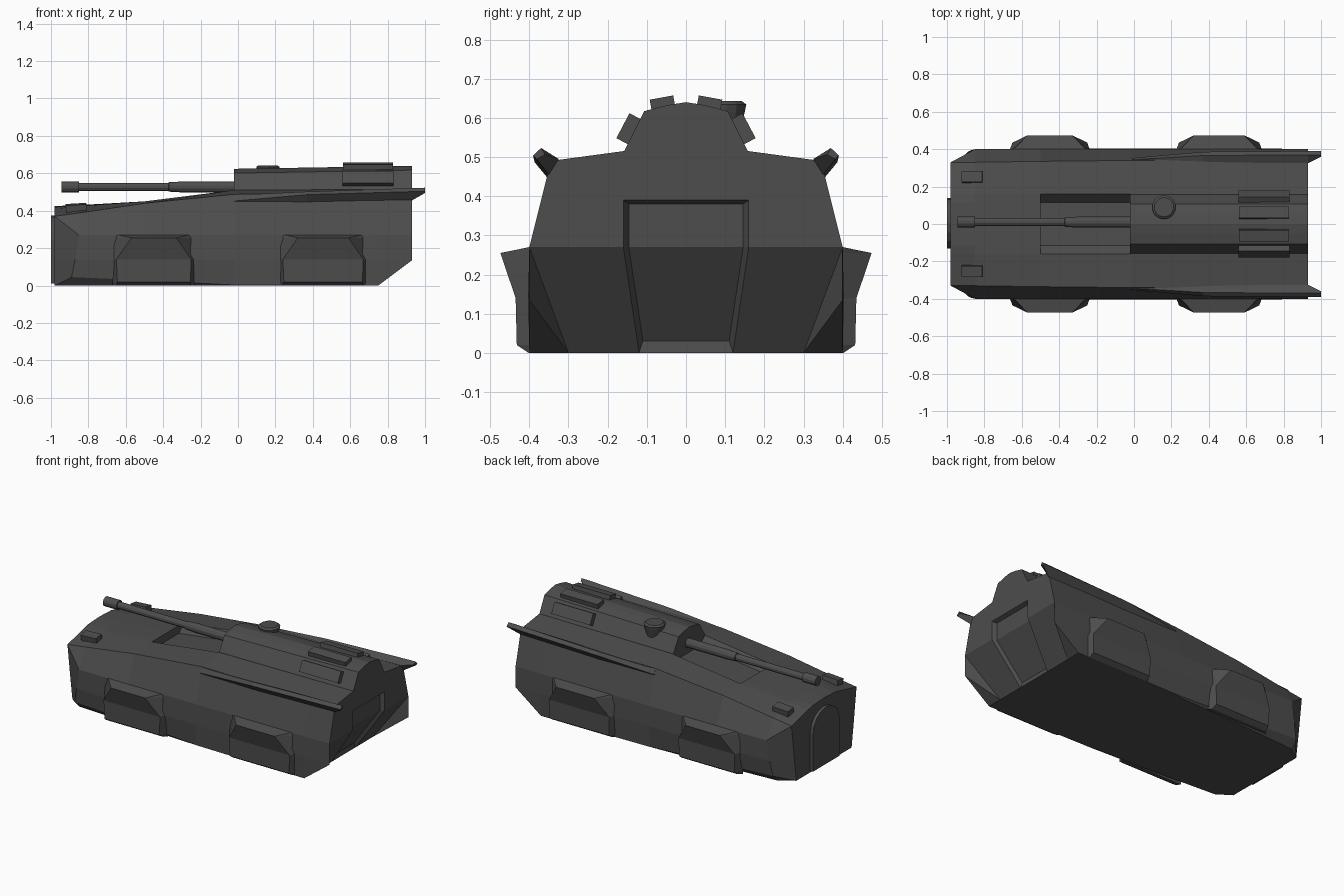
import bpy, bmesh, math
from mathutils import Matrix, Vector

if "Cube" in bpy.data.objects:
    bpy.data.objects.remove(bpy.data.objects["Cube"])

MAT = bpy.data.materials.new("dark_grey_armour")
MAT.diffuse_color = (0.075, 0.075, 0.075, 1)
MAT.use_nodes = True
MAT.node_tree.nodes["Principled BSDF"].inputs["Base Color"].default_value = MAT.diffuse_color


def finish(name, bm):
    bmesh.ops.remove_doubles(bm, verts=bm.verts, dist=1e-5)
    bmesh.ops.dissolve_degenerate(bm, dist=1e-5, edges=bm.edges)
    bmesh.ops.recalc_face_normals(bm, faces=bm.faces)
    me = bpy.data.meshes.new(name)
    bm.to_mesh(me)
    bm.free()
    me.materials.append(MAT)
    ob = bpy.data.objects.new(name, me)
    bpy.context.collection.objects.link(ob)
    return ob


def add_face(bm, pts, s=1):
    clean = []
    for p in pts:
        v = Vector((p[0], p[1] * s, p[2]))
        if all((v - q).length > 1e-5 for q in clean):
            clean.append(v)
    if len(clean) > 2:
        bm.faces.new([bm.verts.new(v) for v in clean])


def loft(name, rings, s=1):
    """Closed solid through rings of equal point count."""
    bm = bmesh.new()
    n = len(rings[0])
    for a, b in zip(rings, rings[1:]):
        for i in range(n):
            j = (i + 1) % n
            add_face(bm, [a[i], a[j], b[j], b[i]], s)
    add_face(bm, rings[0], s)
    add_face(bm, rings[-1], s)
    return finish(name, bm)


def box(name, centre, size, rx=0, ry=0):
    bm = bmesh.new()
    m = (Matrix.Translation(centre) @ Matrix.Rotation(rx, 4, 'X')
         @ Matrix.Rotation(ry, 4, 'Y') @ Matrix.Diagonal((*size, 1)))
    bmesh.ops.create_cube(bm, size=1, matrix=m)
    return finish(name, bm)


def at(x, prof):
    return [(x, y, z) for y, z in prof]


def turned(name, origin, axis, profile, n):
    """Stack of n-sided rings: profile = (distance along axis, radius)."""
    rings = []
    for d, r in profile:
        ring = []
        for k in range(n):
            a = 2 * math.pi * (k + 0.5) / n
            u, v = r * math.cos(a), r * math.sin(a)
            o = (d, u, v) if axis == 'X' else (u, v, d)
            ring.append(tuple(o[i] + origin[i] for i in range(3)))
        rings.append(ring)
    return loft(name, rings)


# Hull: half sections from the belly centre round to the deck centre
def section(x, low, edge, deck, drop=0):
    (yb, yl, zl), (ye, ze) = low, edge
    return at(x, [(0, 0), (yb, 0), (yl, zl), (.403, .14), (.40, .27), (ye, ze),
                  (.16, deck), (.115, deck - drop), (0, deck - drop)])


nose = at(-.98, [(0, 0), (.28, 0), (.28, 0), (.30, .14), (.33, .37), (.33, .37),
                 (.16, .41), (.115, .42), (0, .425)])
cheek = [(-.89, 0, 0), (-.89, .34, 0), (-.89, .385, .045), (-.87, .395, .14), (-.85, .40, .27),
         (-.85, .33, .388), (-.85, .16, .425), (-.85, .115, .428), (-.85, 0, .43)]
c_low, d_low = (.365, .385, .028), (.38, .392, .003)
tail = [(.75, 0, 0), (.75, .30, 0), (.75, .40, 0), (.93, .40, .135), (.93, .40, .27),
        (.93, .345, .49), (.93, .16, .515), (.93, .115, .515), (.93, 0, .515)]
sections = [nose, cheek,
            section(-.5, c_low, (.335, .44), .45),
            section(-.499, c_low, (.335, .44), .45, .05),   # gun trough start
            section(-.02, d_low, (.34, .488), .51, .05),
            section(-.019, d_low, (.34, .488), .51),
            section(.75, (.30, .40, 0), (.345, .49), .514), tail]

bm = bmesh.new()
for s in (1, -1):
    for a, b in zip(sections, sections[1:]):
        for i in range(8):
            add_face(bm, [a[i], a[i + 1], b[i + 1], b[i]], s)
    add_face(bm, nose, s)
    # Rear wall with recessed ramp door
    b0, b, l, w, m, e, d, t, c = tail
    h = [(.93, 0, .39), (.93, .16, .39), (.93, .16, .27), (.75, .12, 0)]
    q = [(.905, 0, .38), (.905, .146, .38), (.905, .146, .27), (.745, .11, .03)]
    q_mid, q_low = (.905, 0, .27), (.745, 0, .03)
    for f in ([c, t, d, e, m, h[2], h[1], h[0]], [m, b, h[3], h[2]], [b, m, w], [b, w, l],
              [h[0], h[1], q[1], q[0]], [h[1], h[2], q[2], q[1]], [h[2], h[3], q[3], q[2]],
              [h[3], b0, q_low, q[3]], [q[0], q[1], q[2], q_mid], [q_mid, q[2], q[3], q_low]):
        add_face(bm, f, s)
finish("hull", bm)

# Arched nose plate
arch = [(-.13, .01), (.14, .01)] + [
    (.005 + .135 * math.cos(math.pi * k / 8), .25 + .125 * math.sin(math.pi * k / 8))
    for k in range(9)]
loft("nose_plate", [at(-1.0, arch), at(-.97, arch)])

# Turret housing
top_half = [(.16, .50), (.158, .515), (.107, .617), (.05, .632)]
prof = top_half + [(0, .64)] + [(-y, z) for y, z in reversed(top_half)]
loft("turret", [at(-.022, [(y, z - (.016 if z > .6 else 0)) for y, z in prof]),
                at(.93, prof)])

# Gun barrel and muzzle
turned("gun_barrel", (0, .01, .527), 'X',
       [(0, .03), (-.3, .03), (-.37, .026), (-.372, .022), (-.87, .022)], 12)
turned("muzzle", (0, .01, .527), 'X', [(-.85, .031), (-.945, .031)], 12)

# Commander cupola
turned("cupola", (.16, .09, 0), 'Z',
       [(.55, .042), (.615, .06), (.634, .064), (.643, .052)], 14)

for s, side in ((1, "left"), (-1, "right")):
    # Turret armour slabs
    box("top_slab_" + side, (.695, s * .06, .637), (.265, .061, .03), rx=-s * .18)
    box("side_slab_" + side, (.695, s * .146, .572), (.275, .072, .034), rx=-s * 1.085)
    # Headlight blocks
    box("headlight_" + side, (-.865, s * .25, .41), (.11, .058, .05), rx=-s * .15, ry=-.06)
    # Rear side fins
    loft("side_fin_" + side, [
        at(-.02, [(.335, .482), (.343, .484), (.352, .452), (.348, .44)]),
        at(.37, [(.328, .488), (.366, .502), (.386, .486), (.352, .445)]),
        at(.93, [(.325, .495), (.37, .521), (.39, .502), (.35, .455)]),
        at(1.0, [(.36, .506), (.37, .523), (.39, .504), (.382, .495)])], s)
    # Wheel pods: trapezoid slices from the ground up
    for name, x0, x1 in (("front", -.67, -.23), ("rear", .22, .69)):
        slices = [(0, .402, .02), (.02, .432, .025), (.14, .435, .02),
                  (.255, .474, .1), (.27, .40, .03)]
        loft(f"{name}_wheel_pod_{side}", [
            [(x0, s * .38, z), (x1, s * .38, z), (x1 - k, s * y, z), (x0 + k, s * y, z)]
            for z, y, k in slices])
